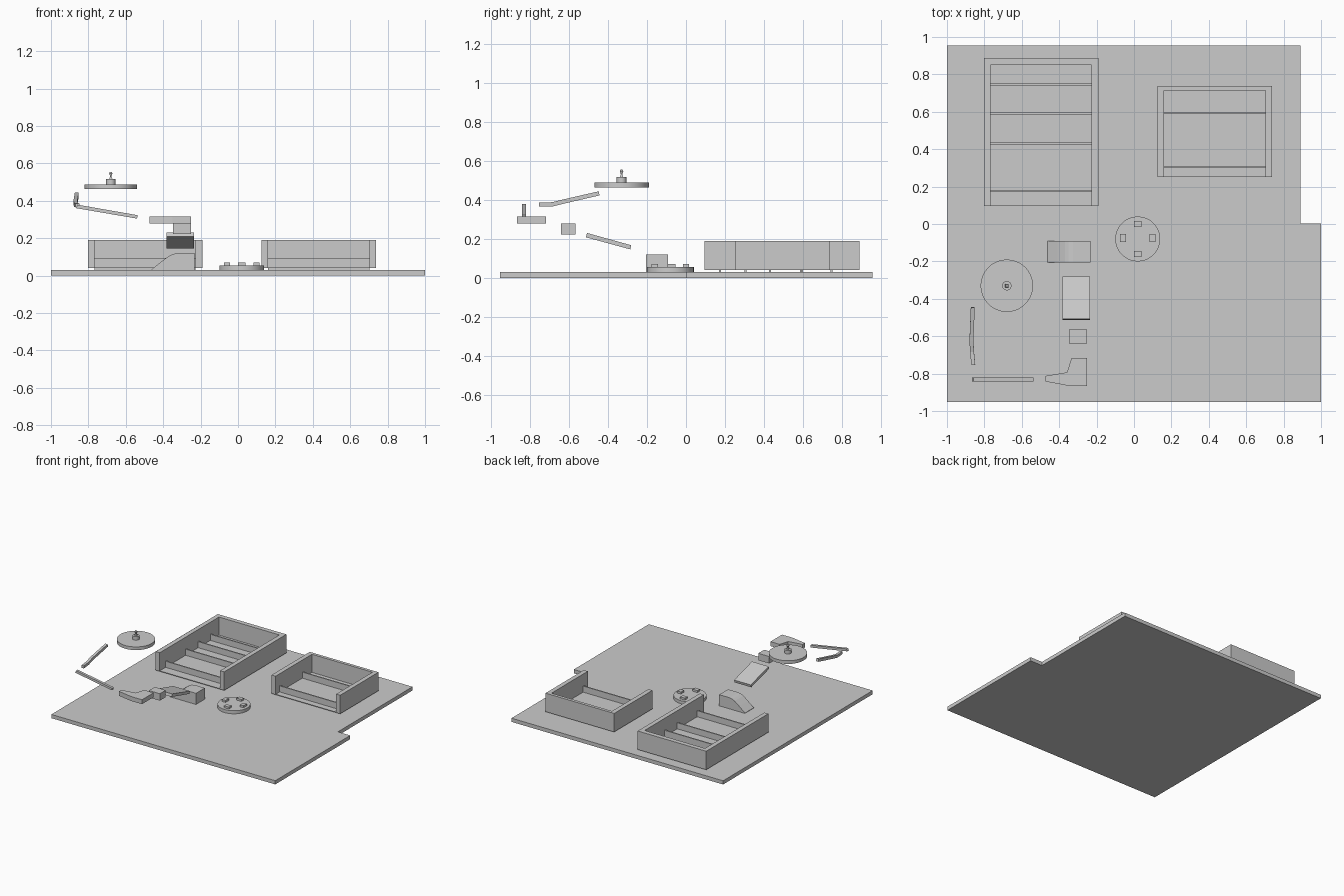
import bpy, bmesh, math
from mathutils import Vector

if "Cube" in bpy.data.objects:
    bpy.data.objects.remove(bpy.data.objects["Cube"])


def make(name, verts, faces):
    me = bpy.data.meshes.new(name)
    me.from_pydata(verts, [], faces)
    bm = bmesh.new()
    bm.from_mesh(me)
    bmesh.ops.recalc_face_normals(bm, faces=bm.faces)
    bm.to_mesh(me)
    bm.free()
    ob = bpy.data.objects.new(name, me)
    bpy.context.collection.objects.link(ob)
    return ob


def loft(name, sections):
    """Skin equal-length closed sections and cap both ends."""
    n = len(sections[0])
    verts = [v for s in sections for v in s]
    faces = [tuple(range(n)), tuple(range(len(verts) - n, len(verts)))]
    for k in range(len(sections) - 1):
        for i in range(n):
            j = (i + 1) % n
            faces.append((k*n + i, k*n + j, k*n + n + j, k*n + n + i))
    return make(name, verts, faces)


def prism(name, pts, axis, lo, hi):
    """Extrude a 2D profile along x, y or z."""
    put = {'x': lambda p, d: (d, p[0], p[1]),
           'y': lambda p, d: (p[0], d, p[1]),
           'z': lambda p, d: (p[0], p[1], d)}[axis]
    return loft(name, [[put(p, d) for p in pts] for d in (lo, hi)])


def box(name, x0, x1, y0, y1, z0, z1):
    return prism(name, [(x0, y0), (x1, y0), (x1, y1), (x0, y1)], 'z', z0, z1)


def turned(name, x, y, rings, sides):
    """Round part from (radius, z) rings."""
    secs = [[(x + r*math.cos(2*math.pi*(i + .5)/sides),
              y + r*math.sin(2*math.pi*(i + .5)/sides), z)
             for i in range(sides)] for r, z in rings]
    ob = loft(name, secs)
    if sides > 8:
        bpy.context.view_layer.objects.active = ob
        ob.select_set(True)
        bpy.ops.object.shade_smooth_by_angle(angle=math.radians(30))
        ob.select_set(False)
    return ob


# Ground plates
TOP = 0.03
prism("base_plate", [(-1, -.953), (-.05, -.953), (-.05, 0), (.89, 0),
                     (.89, .955), (-1, .955)], 'z', 0, TOP)
box("front_right_plate", -.05, 1, -.953, .003, 0, TOP)


# Open-fronted racks with low dividers
def rack(name, x0, x1, y0, y1, back, dividers):
    w = .036
    yb = y1 - back
    prism(name + "_walls", [(x0, y0), (x0 + w, y0), (x0 + w, yb), (x1 - w, yb),
                            (x1 - w, y0), (x1, y0), (x1, y1), (x0, y1)],
          'z', .04, .19)
    box(name + "_floor", x0 + w, x1 - w, y0, yb, .04, .044)
    for i, y in enumerate(dividers):
        box(f"{name}_divider_{i}", x0 + w, x1 - w, y - .005, y + .005, TOP, .093)


rack("large_rack", -.802, -.19, .095, .888, .037, (.175, .43, .59, .745))
rack("small_rack", .125, .738, .25, .738, .025, (.305, .595))

# Turntable with four pegs
turned("turntable", .02, -.08, [(.12, TOP), (.12, .055)], 48)
for i, (px, py, hx, hy) in enumerate(((.02, 0, .021, .016), (.02, -.16, .021, .016),
                                      (-.06, -.075, .016, .021), (.1, -.075, .016, .021))):
    box(f"turntable_peg_{i}", px - hx, px + hx, py - hy, py + hy, .05, .071)

# Sloped foot block
prism("foot_block", [(-.462, TOP), (-.462, .033), (-.41, .075), (-.37, .105),
                     (-.35, .115), (-.325, .12), (-.232, .12), (-.232, TOP)],
      'y', -.205, -.092)

# Tilted plate
prism("tilted_plate", [(-.285, .146), (-.28, .167), (-.507, .23), (-.513, .208)],
      'x', -.383, -.234)

# Joint block
box("joint_block", -.348, -.25, -.64, -.565, .222, .278)

# Tapered bracket
prism("bracket", [(-.473, -.842), (-.35, -.865), (-.252, -.865), (-.252, -.717),
                  (-.334, -.717), (-.358, -.793), (-.473, -.812)], 'z', .279, .315)

# Lower sloping bar
prism("lower_bar", [(-.867, .361), (-.54, .305), (-.536, .323), (-.857, .379)],
      'y', -.841, -.82)

# Upper bent bar
h = .0105
loft("upper_bar", [[(x - h, y0, z - h), (x + h, y0, z - h),
                    (x + h, y1, z + h), (x - h, y1, z + h)]
                   for x, y0, y1, z in ((-.859, -.754, -.754, .376),
                                        (-.866, -.68, -.685, .377),
                                        (-.869, -.62, -.625, .392),
                                        (-.862, -.443, -.447, .433))])

# Floating disc with hub and finial
turned("disc", -.68, -.33, [(.14, .462), (.14, .488)], 48)
turned("disc_hub", -.68, -.33, [(.025, .48), (.025, .517)], 24)
turned("finial", -.68, -.33, [(.013, .515), (.005, .531), (.013, .547), (.008, .554)], 4)
